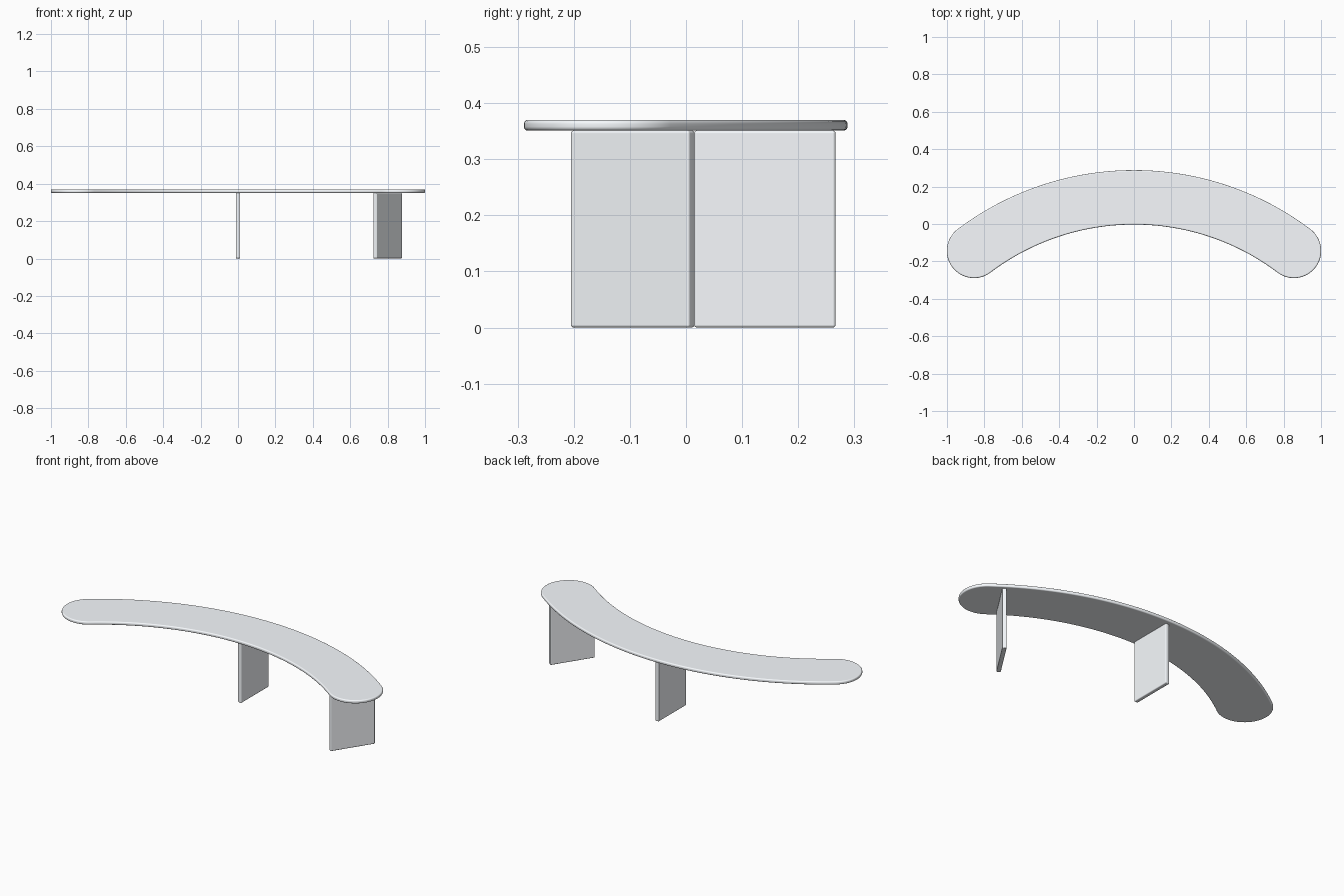
import bpy, bmesh
from math import sin, cos, radians

if "Cube" in bpy.data.objects:
    bpy.data.objects.remove(bpy.data.objects["Cube"])

R, HALF, MID_Y = 1.421, 0.1455, 0.1425   # centreline radius, half width, centreline y at x = 0
END = radians(37.0)
Z0, Z1 = 0.351, 0.37
CY = MID_Y - R                           # arc centre

paint = bpy.data.materials.new("pale_paint")
paint.diffuse_color = (0.94, 0.97, 1.0, 1)
paint.use_nodes = True
paint.node_tree.nodes["Principled BSDF"].inputs["Base Color"].default_value = paint.diffuse_color


def finish(obj, bevel, segments):
    # soft edges with flat-looking main faces
    obj.data.materials.append(paint)
    mod = obj.modifiers.new("soft_edges", 'BEVEL')
    mod.width = bevel
    mod.segments = segments
    mod.limit_method = 'ANGLE'
    mod.angle_limit = radians(40)
    bpy.ops.object.select_all(action='DESELECT')
    obj.select_set(True)
    bpy.context.view_layer.objects.active = obj
    bpy.ops.object.modifier_apply(modifier=mod.name)
    bpy.ops.object.shade_smooth_by_angle(angle=radians(35))
    normals = obj.modifiers.new("flat_faces", 'WEIGHTED_NORMAL')
    normals.weight = 100
    normals.keep_sharp = True


def arc(cx, cy, r, a0, a1, n):
    # angles measured clockwise from +y
    return [(cx + r * sin(a0 + (a1 - a0) * i / n), cy + r * cos(a0 + (a1 - a0) * i / n)) for i in range(n)]


# Curved top: outer arc, round end, inner arc, round end
pi = radians(180)
ex, ey = R * sin(END), CY + R * cos(END)
outline = (arc(0, CY, R + HALF, -END, END, 64)
           + arc(ex, ey, HALF, END, END + pi, 32)
           + arc(0, CY, R - HALF, END, -END, 64)
           + arc(-ex, ey, HALF, pi - END, 2 * pi - END, 32))
bm = bmesh.new()
face = bm.faces.new([bm.verts.new((x, y, Z0)) for x, y in outline])
ext = bmesh.ops.extrude_face_region(bm, geom=[face])
bmesh.ops.translate(bm, vec=(0, 0, Z1 - Z0),
                    verts=[v for v in ext["geom"] if isinstance(v, bmesh.types.BMVert)])
bmesh.ops.recalc_face_normals(bm, faces=bm.faces)
mesh = bpy.data.meshes.new("bench_top")
bm.to_mesh(mesh)
bm.free()
top = bpy.data.objects.new("bench_top", mesh)
bpy.context.collection.objects.link(top)
finish(top, 0.007, 4)


# Slab legs standing across the curve
def leg(name, x, y, angle):
    bpy.ops.mesh.primitive_cube_add(size=1, location=(x, y, Z0 / 2), rotation=(0, 0, -angle))
    obj = bpy.context.object
    obj.name = name
    obj.scale = (0.023, 0.252, Z0)
    bpy.ops.object.transform_apply(location=False, rotation=False, scale=True)
    finish(obj, 0.005, 4)


leg("middle_leg", 0, MID_Y - 0.002, 0)
leg("end_leg", 0.80, -0.095, radians(33.0))
